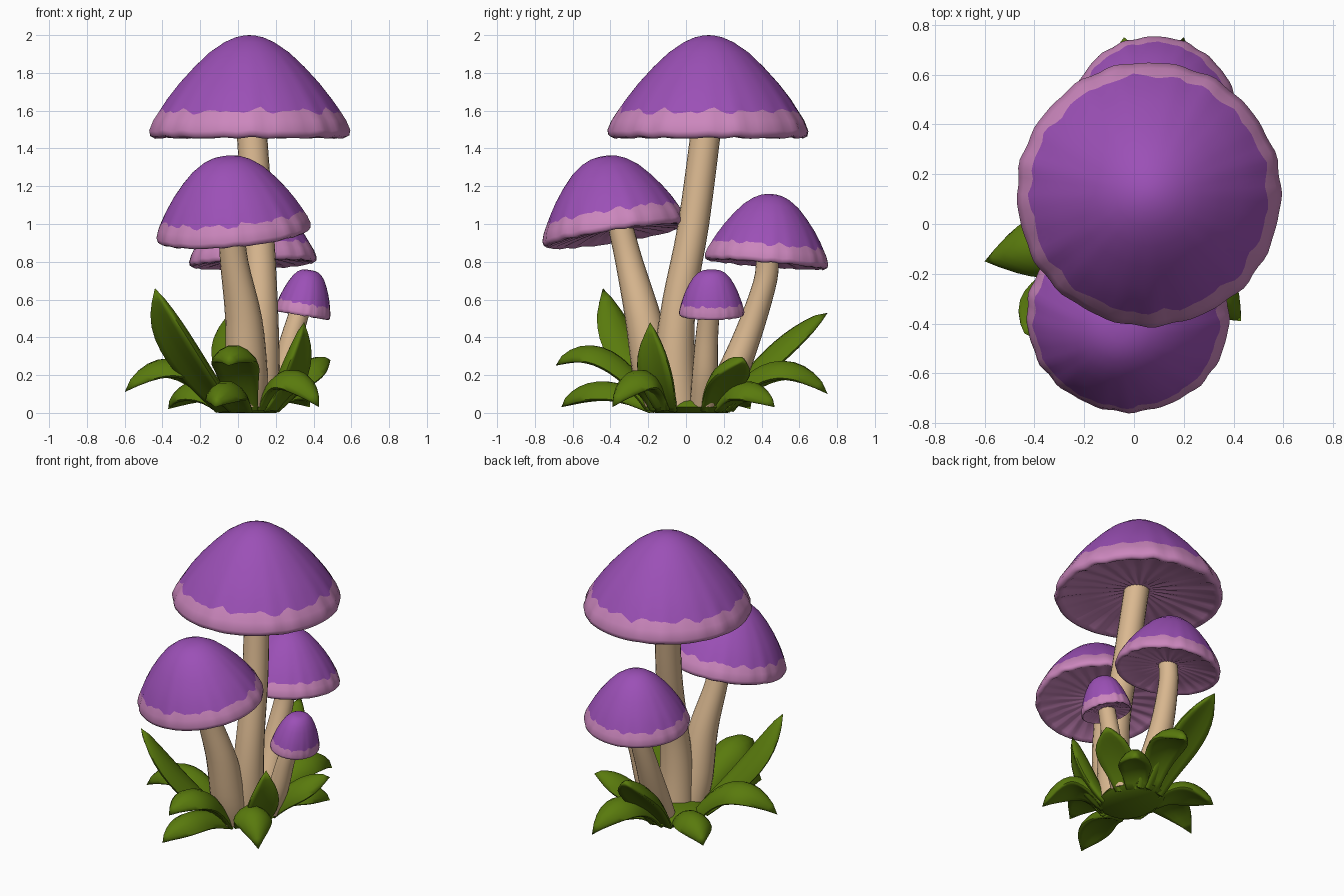
import bpy, bmesh, math, random
from mathutils import Vector

if "Cube" in bpy.data.objects:
    bpy.data.objects.remove(bpy.data.objects["Cube"])

random.seed(4)


def material(name, rgb):
    m = bpy.data.materials.new(name)
    m.diffuse_color = (*rgb, 1)
    m.use_nodes = True
    m.node_tree.nodes["Principled BSDF"].inputs["Base Color"].default_value = m.diffuse_color
    return m


PURPLE = material("purple cap", (0.33, 0.08, 0.47))
PINK = material("pink rim", (0.60, 0.24, 0.51))
CREAM = material("cream stem", (0.70, 0.48, 0.28))
GREEN = material("leaf green", (0.10, 0.195, 0.004))


def loft(name, rings, mats, start=None, end=None, face_mat=None):
    """Skin a list of closed rings, closing ends with a point each."""
    bm = bmesh.new()
    vr = [[bm.verts.new(p) for p in ring] for ring in rings]
    n = len(vr[0])
    for k in range(len(vr) - 1):
        for i in range(n):
            j = (i + 1) % n
            f = bm.faces.new((vr[k][i], vr[k][j], vr[k + 1][j], vr[k + 1][i]))
            f.material_index = face_mat(k) if face_mat else 0
    for ring, pt, k in ((vr[0], start, 0), (vr[-1], end, len(vr))):
        if pt is None:
            continue
        c = bm.verts.new(pt)
        for i in range(n):
            f = bm.faces.new((c, ring[i], ring[(i + 1) % n]))
            f.material_index = face_mat(k) if face_mat else 0
    bmesh.ops.recalc_face_normals(bm, faces=bm.faces)
    me = bpy.data.meshes.new(name)
    bm.to_mesh(me)
    bm.free()
    for m in mats:
        me.materials.append(m)
    ob = bpy.data.objects.new(name, me)
    bpy.context.collection.objects.link(ob)
    bpy.context.view_layer.objects.active = ob
    ob.select_set(True)
    bpy.ops.object.shade_smooth_by_angle(angle=math.radians(60))
    ob.select_set(False)
    return ob


# Cap profile (radius, height), from near the apex, over the rim, to the gills
TOP = [(.06, .995), (.14, .978), (.25, .93), (.4, .83), (.55, .69), (.7, .53),
       (.82, .38), (.9, .26), (.96, .17), (1, .07), (.99, .02)]
UNDER = [(.95, 0), (.90, .025), (.6, .07), (.2, .11)]
BORDER = 7
SEG = 96


def cap(name, centre, axis, radius, height, q, wide=1.0):
    rot = Vector((0, 0, 1)).rotation_difference(Vector(axis))
    centre = Vector(centre)
    ph = [random.uniform(0, 6.28) for _ in range(5)]

    def place(r, h, a):
        return centre + rot @ Vector((r * radius * wide * math.cos(a), r * radius * math.sin(a), h * height))

    jag = [0.018 * math.sin(13 * a + ph[0]) + 0.015 * math.sin(21 * a + ph[1]) + random.uniform(-.014, .014)
           for a in (2 * math.pi * i / SEG for i in range(SEG))]
    rings = []
    for k, (r, h) in enumerate(TOP + UNDER):
        ring = []
        for i in range(SEG):
            a = 2 * math.pi * i / SEG
            rr, hh = r, h
            if k == BORDER:                       # ragged colour border
                hh += jag[i]
                rr -= .6 * jag[i]
            if k < len(TOP):
                rr = rr ** q
            if k > 3:                             # soft flutes, stronger at the rim
                w = 1 if h < .3 else .35
                wave = math.sin(17 * a + ph[2]) + .8 * math.sin(24 * a + ph[3]) + .6 * math.sin(7 * a + ph[4])
                rr *= 1 + .006 * w * wave
                if 9 <= k <= 12:
                    hh += .005 * wave
            if k >= len(TOP) + 1:                 # faint gill ridges
                hh += .005 * (1 if i % 4 < 2 else -1)
            ring.append(place(rr, hh, a))
        rings.append(ring)
    loft(name, rings, [PURPLE, PINK], place(0, 1, 0), place(0, .12, 0),
         lambda k: 0 if k < BORDER else 1)


def stem(name, pts):
    """Smooth tapered tube through (x, y, z, radius) points."""
    rings = []
    P = [Vector(p) for p in pts]
    for s in range(len(P) - 1):
        p0, p1, p2, p3 = P[max(s - 1, 0)], P[s], P[s + 1], P[min(s + 2, len(P) - 1)]
        for j in range(4 + (s == len(P) - 2)):
            t = j / 4
            v = .5 * (2 * p1 + (p2 - p0) * t + (2 * p0 - 5 * p1 + 4 * p2 - p3) * t * t
                      + (3 * p1 - p0 - 3 * p2 + p3) * t ** 3)
            rings.append([(v[0] + v[3] * math.cos(a), v[1] + v[3] * math.sin(a), max(0, v[2]))
                          for a in (2 * math.pi * i / 20 for i in range(20))])
    loft(name, rings, [CREAM], P[0][:3], P[-1][:3])


def leaf(name, tip, mid_frac, mid_z, half_w, thick=.045, droop=.05):
    """Puffy drooping leaf along a bezier from the clump edge to its tip."""
    tip = Vector(tip)
    root = Vector((.05, .02, .03))
    out = Vector((tip.x - root.x, tip.y - root.y, 0))
    d = out.normalized()
    p0 = root + Vector((d.x * .13, d.y * .19, 0))
    p1 = root + out * mid_frac
    p1.z = mid_z
    side = Vector((0, 0, 1)).cross(d)
    widths = [.62, .7, .78, .87, .95, 1, 1, .95, .83, .63, .33]
    rings = []
    for k, w in enumerate(widths):
        t = k / len(widths)
        c = p0 * (1 - t) ** 2 + p1 * 2 * t * (1 - t) + tip * t * t
        tan = ((p1 - p0) * (1 - t) + (tip - p1) * t).normalized()
        nor = tan.cross(side)
        if nor.z < 0:
            nor = -nor
        ring = []
        for i in range(14):
            a = 2 * math.pi * i / 14
            u, v = math.cos(a), math.sin(a)
            p = c + side * u * w * half_w + nor * (v * thick * (.3 + .7 * w) - droop * u * u * w)
            p.z = max(p.z, 0)
            ring.append(p)
        rings.append(ring)
    loft(name, rings, [GREEN], p0 - d * .06, tip)


# Mushrooms
cap("large_cap", (.06, .12, 1.455), (0, 0, 1), .53, .545, 1.0)
stem("large_stem", [(.11, -.05, .03, .115), (.115, -.06, .3, .105), (.12, -.035, .6, .09),
                    (.105, .04, 1.0, .083), (.07, .11, 1.53, .08)])
cap("front_cap", (-.022, -.37, .935), (-.09, -.16, 1), .385, .43, .84, 1.06)
stem("front_stem", [(.05, -.13, .03, .10), (.045, -.17, .2, .112), (.03, -.225, .5, .098),
                    (-.02, -.30, .8, .075), (-.035, -.345, .98, .068)])
cap("back_cap", (.08, .425, .785), (-.04, .08, 1), .327, .375, .88, 1.03)
stem("back_stem", [(.07, .16, .03, .09), (.06, .24, .2, .09), (.055, .34, .45, .075),
                   (.07, .42, .7, .063), (.08, .43, .83, .06)])
cap("small_cap", (.34, .135, .515), (.17, .0, 1), .172, .245, .62, .86)
stem("small_stem", [(.17, .09, .03, .07), (.235, .10, .2, .068), (.285, .11, .4, .06),
                    (.33, .125, .55, .055)])

# Low green crown base closing the clump underneath
crown = [[(.05 + .19 * r * math.cos(a), .03 + .24 * r * math.sin(a), z)
          for a in (2 * math.pi * i / 24 for i in range(24))]
         for r, z in ((.8, 0), (1, .03), (.9, .06), (.5, .08))]
loft("leaf_crown", crown, [GREEN], (.05, .03, 0), (.05, .03, .09))

# Leaves: tip, bend position and bend height, half width
LEAVES = [
    ((-.44, -.44, .66), .72, .32, .135), ((-.04, .75, .53), .60, .36, .13),
    ((.35, -.19, .48), .75, .16, .105), ((.49, .31, .28), .62, .26, .115),
    ((-.60, -.15, .11), .60, .42, .125), ((-.05, -.69, .25), .65, .46, .125),
    ((-.12, -.66, .03), .72, .22, .105), ((.43, -.39, .03), .62, .34, .12),
    ((.20, .75, .10), .65, .40, .12), ((-.37, .34, .02), .65, .22, .115),
    ((.38, .47, .03), .65, .22, .105),
]
for i, args in enumerate(LEAVES):
    leaf(f"leaf_{i + 1}", *args)
